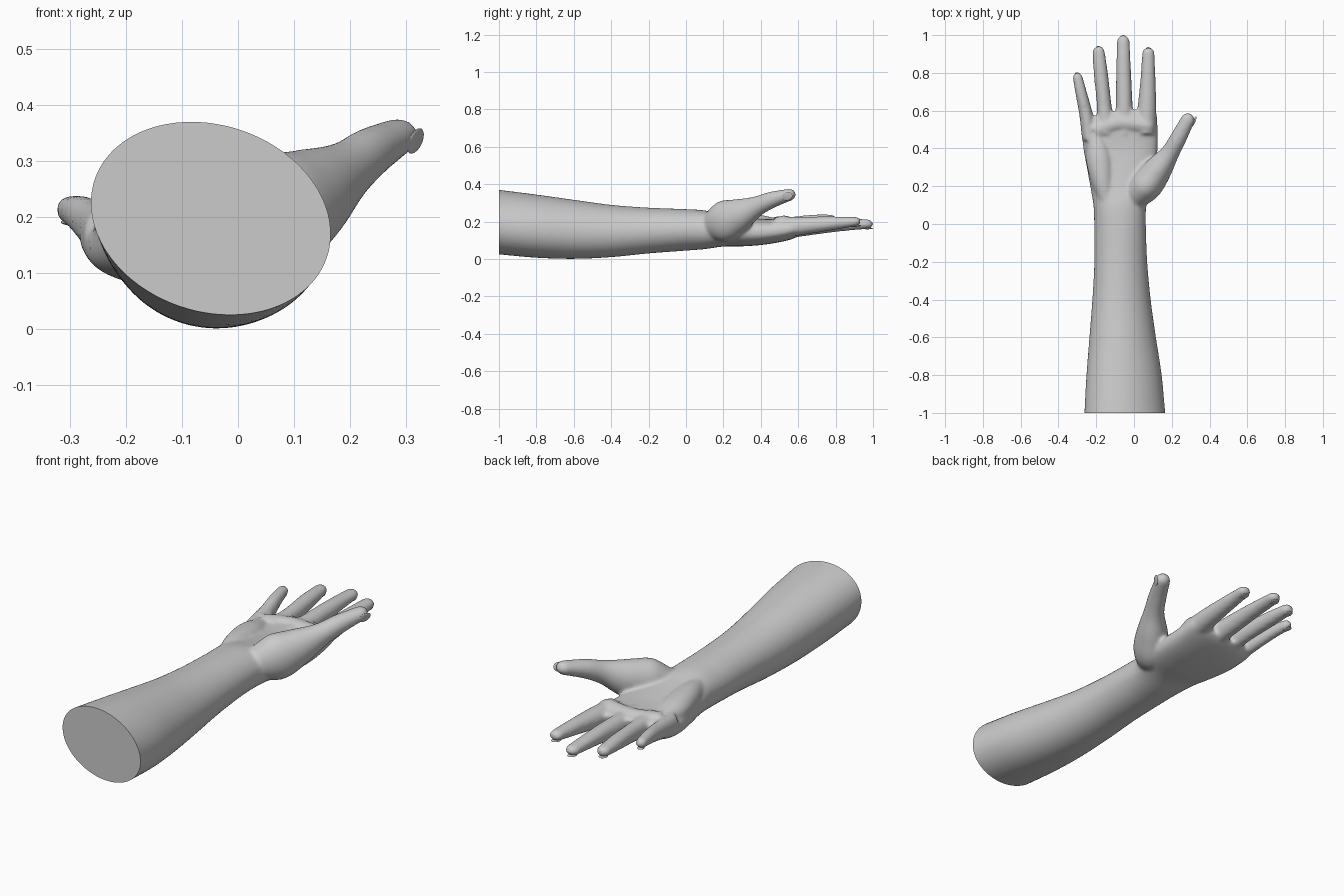
import bpy, bmesh, math
from mathutils import Vector, Matrix

if "Cube" in bpy.data.objects:
    bpy.data.objects.remove(bpy.data.objects["Cube"])

skin = bpy.data.materials.new("plain grey")
skin.diffuse_color = (0.6, 0.6, 0.6, 1)
skin.use_nodes = True
skin.node_tree.nodes["Principled BSDF"].inputs["Base Color"].default_value = skin.diffuse_color


def spline(pts, n=6):
    """Catmull-Rom interpolation of number tuples."""
    p = [pts[0]] + list(pts) + [pts[-1]]
    out = []
    for i in range(1, len(p) - 2):
        for k in range(n):
            t = k / n
            out.append([0.5 * (2 * b + (c - a) * t + (2 * a - 5 * b + 4 * c - d) * t * t
                               + (3 * b - a - 3 * c + d) * t ** 3)
                        for a, b, c, d in zip(p[i - 1], p[i], p[i + 1], p[i + 2])])
    out.append(list(pts[-1]))
    return out


def skin_rings(bm, rings):
    """Bridge rings of points into a closed tube."""
    vs = [[bm.verts.new(c) for c in r] for r in rings]
    n = len(vs[0])
    for a, b in zip(vs, vs[1:]):
        for i in range(n):
            bm.faces.new((a[i], a[(i + 1) % n], b[(i + 1) % n], b[i]))
    bm.faces.new(vs[0][::-1])
    bm.faces.new(vs[-1])


def tube(bm, pts, n=24):
    """Tube through (x, y, z, half width, half height) with a rounded tip.
    Returns the tip centre, direction and up axis."""
    s = spline(pts)
    rings = []
    for i, q in enumerate(s):
        c = Vector(q[:3])
        d = (Vector(s[min(i + 1, len(s) - 1)][:3]) - Vector(s[max(i - 1, 0)][:3])).normalized()
        side = d.cross(Vector((0, 0, 1))).normalized()
        up = side.cross(d)
        caps = [0] if i < len(s) - 1 else [0, 0.3, 0.6, 0.9, 1.15, 1.4, 1.53]
        for a in caps:
            o, f = c + d * q[3] * math.sin(a), math.cos(a)
            rings.append([o + side * q[3] * f * math.cos(2 * math.pi * k / n)
                          + up * q[4] * f * math.sin(2 * math.pi * k / n) for k in range(n)])
    skin_rings(bm, rings)
    return c, d, up


bm = bmesh.new()

# forearm, wrist and palm: y, left, right, bottom, top
sections = [(-1.1, -.265, .178, .035, .38), (-1, -.26, .163, .025, .37),
            (-.8, -.25, .145, .007, .345), (-.6, -.235, .115, .001, .317),
            (-.4, -.22, .088, .01, .29), (-.2, -.21, .07, .03, .275),
            (0, -.211, .063, .045, .267), (.1, -.215, .066, .053, .26),
            (.2, -.232, .09, .067, .24), (.3, -.25, .115, .068, .225),
            (.4, -.268, .125, .075, .215), (.5, -.278, .125, .09, .215),
            (.57, -.282, .122, .108, .217), (.605, -.265, .11, .13, .205)]
rings = []
for y, l, r, b, t in spline(sections):
    ring = []
    lean = 0.035 * min(1, max(0, -y))            # upper arm section leans sideways
    e = 1 - 0.2 * min(1, max(0, y / 0.4))        # palm is squarer than the arm
    for k in range(40):
        a = 2 * math.pi * k / 40
        ca, sa = math.cos(a), math.sin(a)
        ca = math.copysign(abs(ca) ** e, ca)
        sa = math.copysign(abs(sa) ** e, sa)
        x = (l + r) / 2 + (r - l) / 2 * ca - lean * sa
        yy = y
        if y > .45 and x < -.1:                  # palm end slopes back at the little finger
            yy += (x + .1) * .3 * (y - .45) / .15
        ring.append((x, yy, (b + t) / 2 + (t - b) / 2 * sa))
    rings.append(ring)
skin_rings(bm, rings)

# palm pads: heel of the hand, then the ridge under the fingers
tube(bm, [(-.14, .1, .19, .04, .05), (-.165, .22, .19, .06, .062),
          (-.185, .35, .187, .07, .058), (-.2, .45, .18, .05, .045)])
tube(bm, [(-.21, .49, .18, .05, .05), (-.08, .535, .178, .05, .053), (.065, .52, .18, .05, .053)])

# fingers and thumb
digits = [
    [(-.235, .45, .165, .04, .055), (-.254, .58, .185, .036, .043),
     (-.279, .69, .205, .031, .034), (-.298, .775, .213, .027, .026)],
    [(-.15, .48, .165, .05, .06), (-.158, .63, .178, .039, .046),
     (-.175, .79, .19, .038, .037), (-.187, .91, .195, .033, .027)],
    [(-.05, .48, .16, .05, .06), (-.052, .63, .172, .045, .05),
     (-.055, .8, .183, .04, .038), (-.057, .967, .187, .034, .026)],
    [(.06, .48, .165, .055, .06), (.069, .62, .178, .05, .049),
     (.074, .77, .19, .04, .038), (.076, .902, .2, .034, .026)],
    [(-.02, .12, .18, .06, .06), (.06, .2, .2, .085, .11), (.125, .285, .235, .075, .09),
     (.19, .375, .28, .05, .056), (.235, .455, .315, .044, .045), (.284, .55, .343, .038, .033)]]
tips = [(tube(bm, d), d[-1][3], d[-1][4]) for d in digits]

bmesh.ops.recalc_face_normals(bm, faces=bm.faces)
me = bpy.data.meshes.new("arm_and_hand")
bm.to_mesh(me)
bm.free()
arm = bpy.data.objects.new("arm_and_hand", me)
bpy.context.collection.objects.link(arm)

# fuse the parts into one smooth skin
m = arm.modifiers.new("fuse", 'REMESH')
m.mode = 'VOXEL'
m.voxel_size = 0.008
m = arm.modifiers.new("soften", 'SMOOTH')
m.factor = 0.5
m.iterations = 12
dg = bpy.context.evaluated_depsgraph_get()
fused = bpy.data.meshes.new_from_object(arm.evaluated_get(dg))
arm.modifiers.clear()
arm.data = fused

# flat cut end of the forearm
bm = bmesh.new()
bm.from_mesh(fused)
bmesh.ops.bisect_plane(bm, geom=bm.verts[:] + bm.edges[:] + bm.faces[:],
                       plane_co=(0, -1, 0), plane_no=(0, 1, 0), clear_inner=True)
bmesh.ops.edgeloop_fill(bm, edges=[e for e in bm.edges if e.is_boundary])
bmesh.ops.recalc_face_normals(bm, faces=bm.faces)
bm.to_mesh(fused)
bm.free()

# nails: thin plates on the back of each tip
bm = bmesh.new()
for i, ((c, d, up), w, h) in enumerate(tips):
    nrm, r = -up, h
    if i == 4:                                   # thumb nail faces outwards
        nrm = Vector((.85, -.4, -.25))
        nrm = (nrm - d * nrm.dot(d)).normalized()
        r = w
    side = d.cross(nrm)
    o = c + nrm * (r * .9) + d * .004
    mat = Matrix((side, d, nrm)).transposed().to_4x4()
    mat = Matrix.Translation(o) @ mat @ Matrix.Diagonal((w * .6, w * .85, .0045, 1))
    bmesh.ops.create_uvsphere(bm, u_segments=20, v_segments=10, radius=1, matrix=mat)
me = bpy.data.meshes.new("nails")
bm.to_mesh(me)
bm.free()
nails = bpy.data.objects.new("nails", me)
bpy.context.collection.objects.link(nails)

for ob in (arm, nails):
    ob.data.materials.clear()
    ob.data.materials.append(skin)
    bpy.ops.object.select_all(action='DESELECT')
    ob.select_set(True)
    bpy.context.view_layer.objects.active = ob
    bpy.ops.object.shade_smooth_by_angle(angle=math.radians(50))
